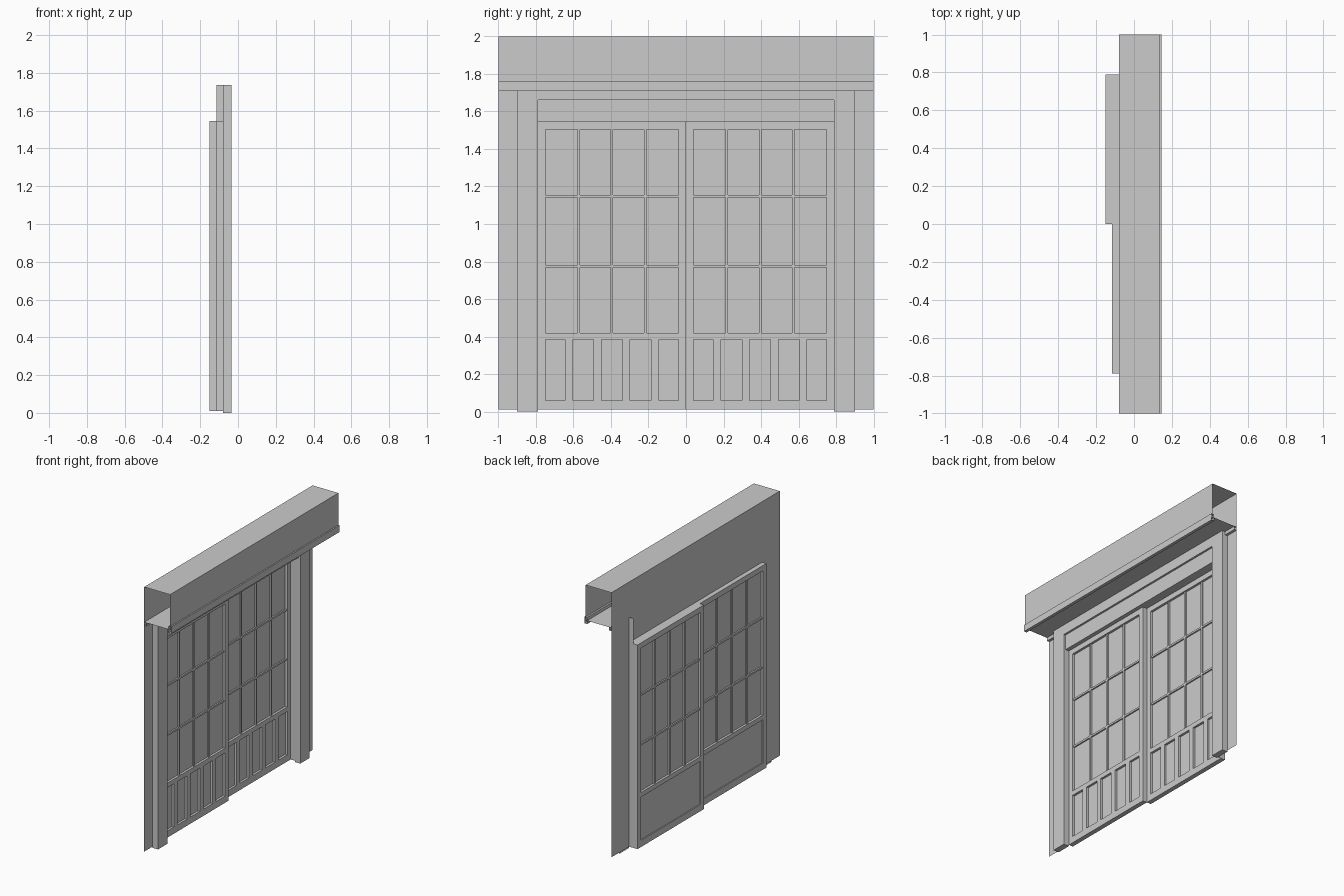
import bpy, bmesh

if "Cube" in bpy.data.objects:
    bpy.data.objects.remove(bpy.data.objects["Cube"])


def make_object(name, bm):
    bmesh.ops.recalc_face_normals(bm, faces=bm.faces)
    me = bpy.data.meshes.new(name)
    bm.to_mesh(me)
    bm.free()
    ob = bpy.data.objects.new(name, me)
    bpy.context.collection.objects.link(ob)
    return ob


def add_box(bm, x, y, z, skip=()):
    """Box from (min, max) ranges; skip lists sides left open, such as '-y'."""
    v = {(i, j, k): bm.verts.new((x[i], y[j], z[k]))
         for i in (0, 1) for j in (0, 1) for k in (0, 1)}
    ring = ((0, 0), (1, 0), (1, 1), (0, 1))
    for axis in range(3):
        for side in (0, 1):
            if "-+"[side] + "xyz"[axis] in skip:
                continue
            face = []
            for pair in ring:
                c = list(pair)
                c.insert(axis, side)
                face.append(v[tuple(c)])
            bm.faces.new(face)
    bmesh.ops.delete(bm, geom=[w for w in v.values() if not w.link_faces],
                     context='VERTS')


def add_rect(bm, x, y, z):
    """Flat rectangle; one of the ranges is a single number."""
    if not isinstance(x, tuple):
        pts = [(x, y[a], z[b]) for a, b in ((0, 0), (1, 0), (1, 1), (0, 1))]
    elif not isinstance(y, tuple):
        pts = [(x[a], y, z[b]) for a, b in ((0, 0), (1, 0), (1, 1), (0, 1))]
    else:
        pts = [(x[a], y[b], z) for a, b in ((0, 0), (1, 0), (1, 1), (0, 1))]
    bm.faces.new([bm.verts.new(p) for p in pts])


WALL = -0.08      # wall plane
FRONT = -0.035    # face of the posts and lintel
SOFFIT = 1.735    # underside of the canopy
HALF = 0.79       # half width of the doorway
ENDS = ('-y', '+y')

# Wall plane around the doorway
bm = bmesh.new()
add_rect(bm, WALL, (-1, 1), (1.545, 2))
for y in ((-1, -HALF), (HALF, 1)):
    add_rect(bm, WALL, y, (0.01, 1.545))
make_object("back_wall", bm)

# Hollow canopy, open at both ends
bm = bmesh.new()
add_box(bm, (WALL, 0.135), (-1, 1), (SOFFIT, 2), ENDS + ('-x',))
make_object("canopy", bm)

# Trim along the lower canopy edge and against the wall
bm = bmesh.new()
add_box(bm, (0.122, 0.145), (-1, 1), (1.71, 1.76), ENDS)
make_object("canopy_trim", bm)
bm = bmesh.new()
add_box(bm, (WALL, -0.06), (-1, 1), (1.71, SOFFIT), ENDS + ('-x', '+z'))
make_object("wall_trim", bm)

# Posts either side of the doorway
for name, y in (("left_post", (-0.9, -HALF)), ("right_post", (HALF, 0.9))):
    bm = bmesh.new()
    add_box(bm, (WALL, FRONT), y, (0, SOFFIT), ('-x', '+z'))
    make_object(name, bm)

# Lintel and transom board above the doors
bm = bmesh.new()
add_box(bm, (-0.05, FRONT), (-HALF, HALF), (1.66, SOFFIT), ENDS + ('-x', '+z'))
make_object("lintel", bm)
bm = bmesh.new()
add_box(bm, (WALL, -0.05), (-HALF, HALF), (1.545, SOFFIT), ENDS + ('-x', '+z'))
make_object("transom_board", bm)

# Jamb and head closing the gap behind the rear door
bm = bmesh.new()
add_rect(bm, (-0.115, WALL), HALF, (0.01, SOFFIT))
add_rect(bm, (-0.115, WALL), (0, HALF), 1.545)
make_object("jamb", bm)


def sliding_door(name, x0, y0):
    x1, y1 = x0 + 0.035, y0 + HALF
    a, b = y0 + 0.04, y1 - 0.04
    # Stiles and rails
    bm = bmesh.new()
    for y in ((y0, a), (b, y1)):
        add_box(bm, (x0, x1), y, (0.01, 1.545))
    for z in ((0.01, 0.06), (0.385, 0.42), (1.505, 1.545)):
        add_box(bm, (x0, x1), (a, b), z, ENDS)
    make_object(name + "_frame", bm)

    # Glazing bars
    bm = bmesh.new()
    xb = (x0 + 0.007, x1 - 0.007)
    for i in (1, 2, 3):
        c = a + (b - a) * i / 4
        add_box(bm, xb, (c - 0.007, c + 0.007), (0.42, 1.505), ('-z', '+z'))
    for z in (0.775, 1.147):
        add_box(bm, xb, (a, b), (z - 0.007, z + 0.007), ENDS)
    make_object(name + "_glazing_bars", bm)

    # Glass sheet and lower panel
    bm = bmesh.new()
    add_rect(bm, x0 + 0.0175, (a, b), (0.42, 1.505))
    make_object(name + "_glass", bm)
    bm = bmesh.new()
    add_box(bm, (x0 + 0.007, x0 + 0.018), (a, b), (0.06, 0.385),
            ENDS + ('-z', '+z'))
    # Upright slats on the lower panel
    for i in range(4):
        c = (a + b) / 2 + (i - 1.5) * 0.153
        add_box(bm, (x0 + 0.018, x1), (c - 0.021, c + 0.021), (0.06, 0.385),
                ('-x', '-z', '+z'))
    make_object(name + "_lower_panel", bm)


sliding_door("front_door", -0.115, -HALF)
sliding_door("rear_door", -0.15, 0.0)
